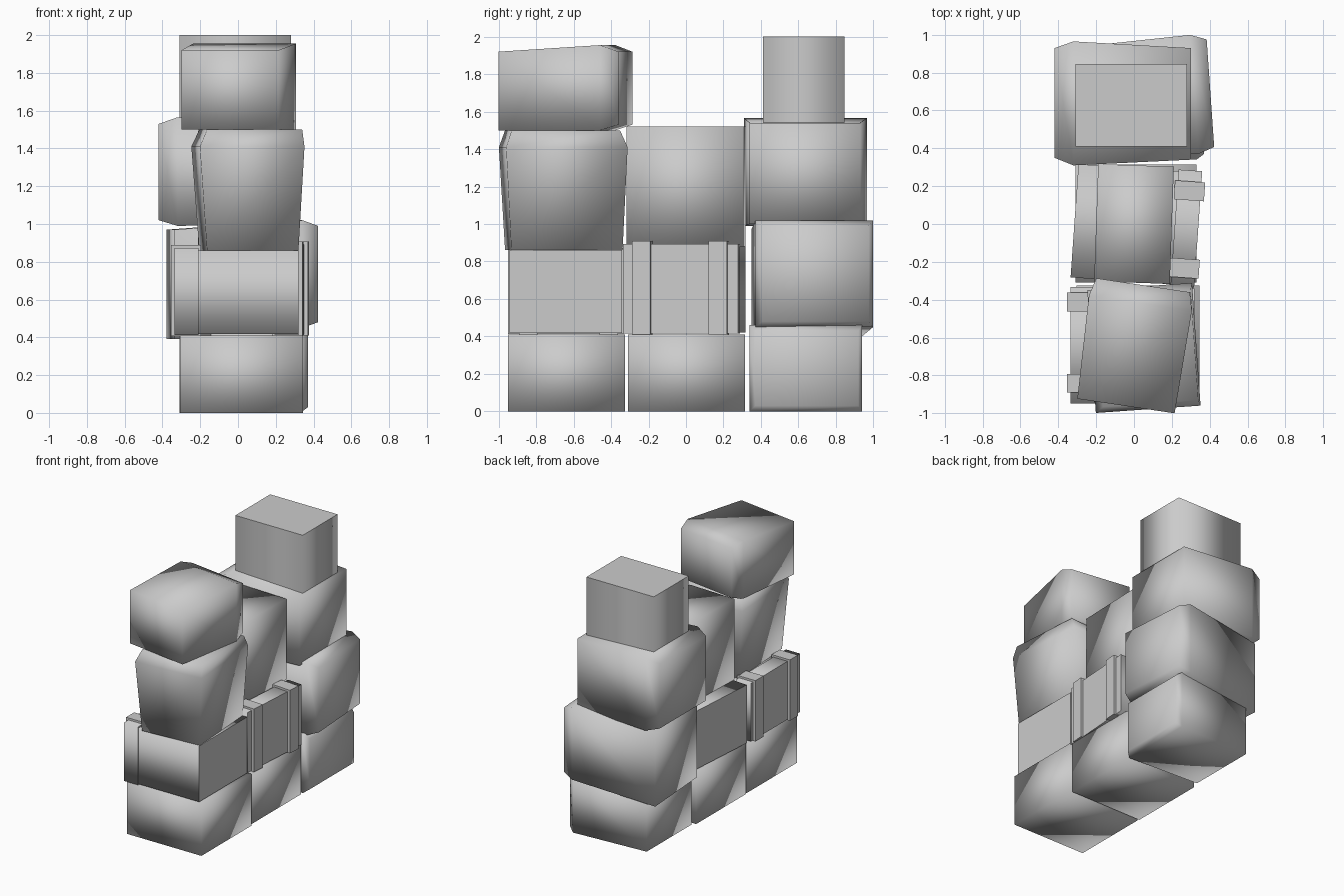
import bpy
from math import radians
from mathutils import Matrix, Vector

old = bpy.data.objects.get("Cube")
if old:
    bpy.data.objects.remove(old, do_unlink=True)

grey = bpy.data.materials.new("plain_grey")
grey.use_nodes = True
colour = (0.6, 0.6, 0.6, 1)
grey.diffuse_color = colour
grey.node_tree.nodes["Principled BSDF"].inputs["Base Color"].default_value = colour


def loft(name, axis, centre, rings, turn=0, style="soft"):
    """Box lofted through rectangles (position, low a, high a, low b, high b) along an axis."""
    k = "xyz".index(axis)
    others = [i for i in range(3) if i != k]
    verts = []
    for pos, a0, a1, b0, b1 in rings:
        for a, b in ((a0, b0), (a1, b0), (a1, b1), (a0, b1)):
            p = Vector((0, 0, 0))
            p[k], p[others[0]], p[others[1]] = pos, a, b
            verts.append(p)
    last = 4 * (len(rings) - 1)
    faces = [(3, 2, 1, 0), (last, last + 1, last + 2, last + 3)]
    for r in range(0, last, 4):
        for i in range(4):
            j = (i + 1) % 4
            faces.append((r + i, r + j, r + 4 + j, r + 4 + i))
    if axis == "y":  # keep normals outward
        faces = [f[::-1] for f in faces]
    mesh = bpy.data.meshes.new(name)
    mesh.from_pydata(verts, [], faces)
    mesh.transform(Matrix.Translation((*centre, 0)) @ Matrix.Rotation(radians(turn), 4, "Z"))
    mesh.materials.append(grey)
    for p in mesh.polygons:
        p.use_smooth = style == "soft" or (style == "trunk" and p.index > 1)
    obj = bpy.data.objects.new(name, mesh)
    bpy.context.collection.objects.link(obj)
    return obj


def box(name, x, y, z, centre=(0, 0), turn=0, style="soft", axis="x"):
    spans = {"x": x, "y": y, "z": z}
    a, b = [spans[c] for c in "xyz" if c != axis]
    return loft(name, axis, centre, [(s, *a, *b) for s in spans[axis]], turn, style)


# Bottom row of sacks
box("bottom_front_sack", (-0.315, 0.335), (-0.95, -0.325), (0, 0.41), (0.01, 0), 0)
box("bottom_middle_sack", (-0.31, 0.33), (-0.31, 0.315), (0, 0.41))
loft("bottom_back_sack", "x", (0, 0.64), [
    (-0.3, -0.28, 0.28, 0.01, 0.44),
    (0.33, -0.3, 0.3, 0, 0.46),
    (0.37, -0.27, 0.28, 0.03, 0.43)])

# Lidded trunks lying on their sides, with two bands round each lid
def trunk(name, side, centre, turn, z0, z1, bands):
    def span(a, b):
        return tuple(sorted((side * a, side * b)))
    box(name + "_body", span(-0.32, 0.22), (-0.3, 0.3), (z0 + 0.005, z1 - 0.012), centre, turn, "trunk")
    box(name + "_lid", span(0.21, 0.335), (-0.308, 0.308), (z0, z1), centre, turn, "trunk")
    for i, y in enumerate(bands):
        box(f"{name}_band_{i}", span(0.195, 0.355), (y - 0.05, y + 0.05),
            (z0 - 0.006, z1 + 0.016), centre, turn, "flat")


trunk("front_trunk", -1, (0, -0.642), 0, 0.412, 0.872, (-0.2, 0.23))
trunk("middle_trunk", 1, (0.005, -0.005), -4, 0.415, 0.892, (-0.21, 0.2))

# Second level, back sack with its tapered end on the left
loft("second_back_sack", "x", (0.03, 0.665), [
    (-0.39, -0.29, 0.29, 0.39, 0.97),
    (0.29, -0.315, 0.315, 0.45, 1.02),
    (0.375, -0.285, 0.285, 0.48, 0.99)], 4)

# Third level sacks
loft("third_front_sack", "z", (0.055, -0.655), [
    (0.86, -0.24, 0.245, -0.295, 0.3),
    (1.41, -0.28, 0.275, -0.325, 0.325),
    (1.5, -0.24, 0.265, -0.295, 0.285)], 4)
box("third_middle_sack", (-0.2, 0.2), (-0.31, 0.31), (0.88, 1.52), turn=-2)
loft("third_back_sack", "x", (0, 0.64), [
    (0.3, -0.3, 0.29, 1.0, 1.54),
    (-0.32, -0.33, 0.325, 0.99, 1.565),
    (-0.42, -0.29, 0.29, 1.02, 1.53)][::-1])

# Top level
loft("top_front_sack", "y", (0, -0.645), [
    (-0.32, -0.255, 0.265, 1.5, 1.92),
    (0.23, -0.275, 0.275, 1.5, 1.955),
    (0.325, -0.25, 0.25, 1.53, 1.92)], -8.5)
box("top_back_box", (-0.31, 0.28), (0.41, 0.845), (1.52, 2.0), style="trunk", axis="z")
